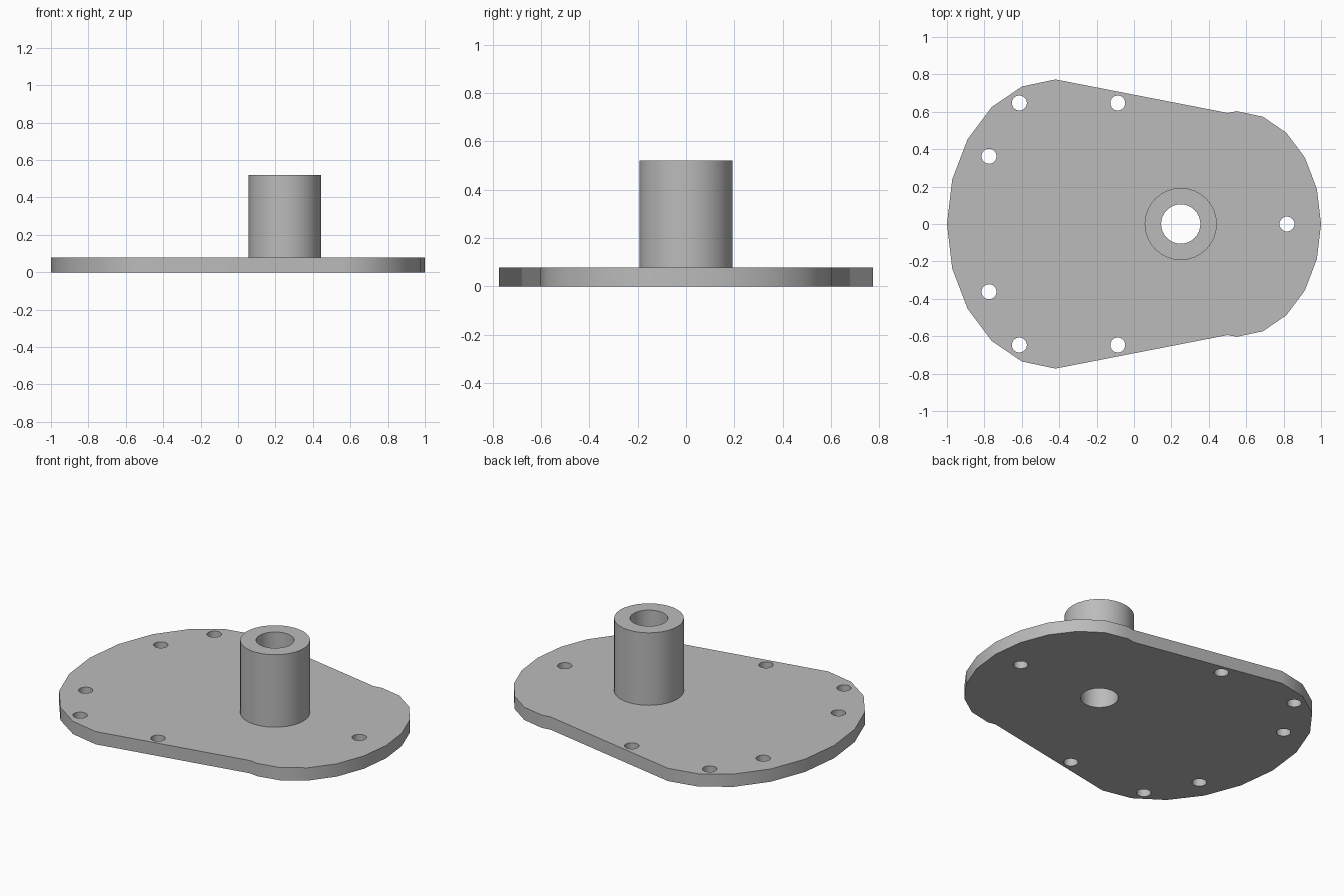
import bpy, bmesh, math

if "Cube" in bpy.data.objects:
    bpy.data.objects.remove(bpy.data.objects["Cube"], do_unlink=True)

THICK, TOP = 0.078, 0.52
BOSS_X, BOSS_R, BORE_R = 0.25, 0.193, 0.105
HOLE_R, SIDES = 0.04, 32

steel = bpy.data.materials.new("plain grey metal")
steel.use_nodes = True
grey = (0.5, 0.5, 0.5, 1)
steel.diffuse_color = grey
steel.node_tree.nodes["Principled BSDF"].inputs["Base Color"].default_value = grey


def arc(cx, cy, rx, ry, start, end, steps):
    """Points along an elliptical arc, angles in degrees."""
    angles = [math.radians(start + (end - start) * i / steps) for i in range(steps + 1)]
    return [(cx + rx * math.cos(a), cy + ry * math.sin(a)) for a in angles]


def circle(cx, cy, r, sides=SIDES):
    return arc(cx, cy, r, r, 0, 360, sides)[:-1]


def finish(name, bm):
    bmesh.ops.recalc_face_normals(bm, faces=bm.faces)
    mesh = bpy.data.meshes.new(name)
    bm.to_mesh(mesh)
    bm.free()
    mesh.materials.append(steel)
    obj = bpy.data.objects.new(name, mesh)
    bpy.context.collection.objects.link(obj)
    bpy.ops.object.select_all(action='DESELECT')
    obj.select_set(True)
    bpy.context.view_layer.objects.active = obj
    bpy.ops.object.shade_smooth_by_angle(angle=math.radians(30))
    return obj


# Flange plate: two faceted rounded ends joined by straight tapered sides
outline = arc(0.55, 0, 0.45, 0.603, -90, 90, 10) + [(0.5, 0.594)]
outline += arc(-0.42, 0, 0.58, 0.773, 90, 270, 10) + [(0.5, -0.594)]

# Bore and bolt holes, mirrored front to back
loops = [outline, circle(BOSS_X, 0, BORE_R), circle(0.818, 0, HOLE_R)]
for x, y in [(-0.613, 0.647), (-0.087, 0.647), (-0.775, 0.362)]:
    for side in (1, -1):
        loops.append(circle(x, y * side, HOLE_R))

bm = bmesh.new()
for loop in loops:
    verts = [bm.verts.new((x, y, 0)) for x, y in loop]
    for i, v in enumerate(verts):
        bm.edges.new((v, verts[i - 1]))
bmesh.ops.triangle_fill(bm, use_beauty=True, use_dissolve=False, edges=bm.edges[:])
lifted = bmesh.ops.extrude_face_region(bm, geom=bm.faces[:], use_keep_orig=True)
top_verts = [g for g in lifted["geom"] if isinstance(g, bmesh.types.BMVert)]
bmesh.ops.translate(bm, verts=top_verts, vec=(0, 0, THICK))
finish("flange_plate", bm)

# Hollow boss: outer wall, top rim and bore, open where it meets the plate
bm = bmesh.new()
profile = [(BOSS_R, THICK), (BOSS_R, TOP), (BORE_R, TOP), (BORE_R, THICK)]
rings = [[bm.verts.new((x, y, z)) for x, y in circle(BOSS_X, 0, r)] for r, z in profile]
for a, b in zip(rings, rings[1:]):
    for i in range(SIDES):
        bm.faces.new((a[i - 1], a[i], b[i], b[i - 1]))
finish("hollow_boss", bm)
